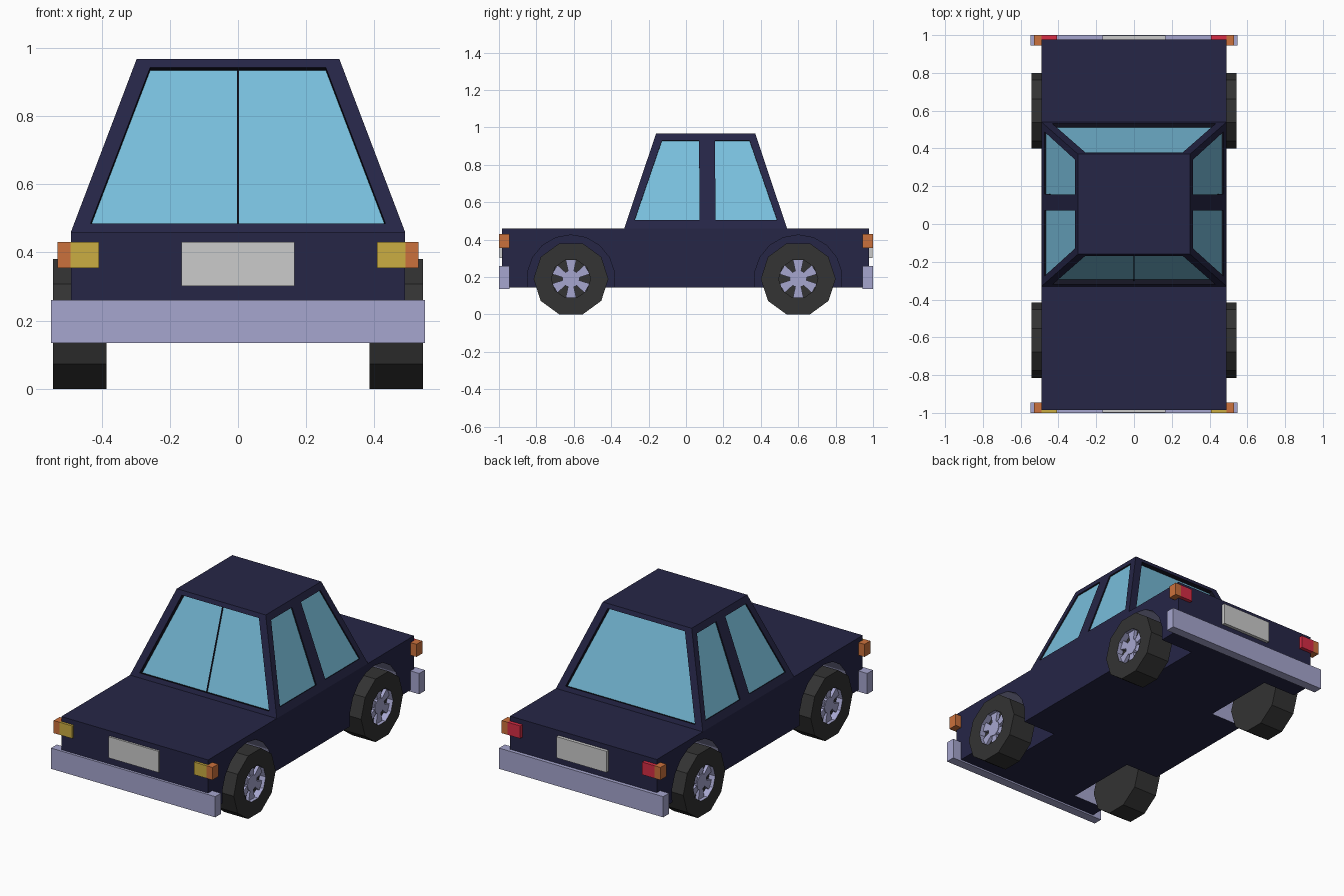
import bpy, bmesh, math
from mathutils import Vector

if "Cube" in bpy.data.objects:
    bpy.data.objects.remove(bpy.data.objects["Cube"])

COLOURS = {
    "navy_paint": (0.019, 0.019, 0.062), "dark_trim": (0.007, 0.007, 0.016),
    "glass": (0.19, 0.52, 0.72), "lavender_metal": (0.38, 0.38, 0.62),
    "tyre_rubber": (0.033, 0.033, 0.033), "plate_grey": (0.60, 0.60, 0.60),
    "yellow_lamp": (0.60, 0.42, 0.055), "orange_lamp": (0.60, 0.165, 0.045),
    "red_lamp": (0.68, 0.026, 0.06),
}
MATS = {}
for mat_name, rgb in COLOURS.items():
    MATS[mat_name] = bpy.data.materials.new(mat_name)
    MATS[mat_name].diffuse_color = (*rgb, 1)


def finish(name, bm, mats, weld=True):
    if weld:
        bmesh.ops.remove_doubles(bm, verts=bm.verts, dist=1e-5)
    bmesh.ops.recalc_face_normals(bm, faces=bm.faces)
    me = bpy.data.meshes.new(name)
    bm.to_mesh(me)
    bm.free()
    for m in mats:
        me.materials.append(MATS[m])
    ob = bpy.data.objects.new(name, me)
    bpy.context.collection.objects.link(ob)
    return ob


def face(bm, pts, mat=0):
    f = bm.faces.new([bm.verts.new(p) for p in pts])
    f.material_index = mat
    return f


def box(name, lo, hi, mat):
    bm = bmesh.new()
    bmesh.ops.create_cube(bm, size=1)
    for v in bm.verts:
        v.co = [(a + b) / 2 + c * (b - a) for a, b, c in zip(lo, hi, v.co)]
    return finish(name, bm, [mat])


def prism(bm, pts_a, pts_b, mat_of=lambda i: 0):
    """Closed solid between two matching outlines."""
    face(bm, pts_a)
    face(bm, pts_b)
    n = len(pts_a)
    for i in range(n):
        j = (i + 1) % n
        face(bm, [pts_a[i], pts_a[j], pts_b[j], pts_b[i]], mat_of(i))


# Main body: central block plus side slabs with wheel arches
Y0, Y1, Z0, Z1, HALF = -0.985, 0.978, 0.145, 0.46, 0.49
WELL_X = 0.27
WHEEL_Y, WHEEL_Z, WHEEL_R = (-0.615, 0.60), 0.19, 0.2
ARCH_R, ARCH_N = 0.235, 10
box("body_core", (-WELL_X, Y0, Z0), (WELL_X, Y1, Z1), "navy_paint")

outline, arch_edges = [(Y0, Z0)], set()
dip = math.asin((WHEEL_Z - Z0) / ARCH_R)
for cy in WHEEL_Y:
    for k in range(ARCH_N + 1):
        a = math.pi + dip - (math.pi + 2 * dip) * k / ARCH_N
        if k < ARCH_N:
            arch_edges.add(len(outline))
        outline.append((cy + ARCH_R * math.cos(a), WHEEL_Z + ARCH_R * math.sin(a)))
outline += [(Y1, Z0), (Y1, Z1), (Y0, Z1)]
for s, side in ((-1, "left"), (1, "right")):
    bm = bmesh.new()
    prism(bm, [(s * WELL_X, y, z) for y, z in outline],
          [(s * HALF, y, z) for y, z in outline],
          lambda i: 1 if i in arch_edges else 0)
    finish("body_side_" + side, bm, ["navy_paint", "lavender_metal"])


# Cabin: each wall is a grid whose odd middle cells are recessed windows
def wall(bm, corners, cols, v0, v1, depth):
    a, b, c, d = map(Vector, corners)      # bottom left/right, top right/left
    normal = (b - a).cross(d - a).normalized()

    def at(col, v):
        t = min(1, max(0, (v - v0) / (v1 - v0)))
        u = col[0] + (col[1] - col[0]) * t
        return a.lerp(b, u).lerp(d.lerp(c, u), v)

    rows = (0, v0, v1, 1)
    for r in range(3):
        for k in range(len(cols) - 1):
            q = [at(cols[k], rows[r]), at(cols[k + 1], rows[r]),
                 at(cols[k + 1], rows[r + 1]), at(cols[k], rows[r + 1])]
            if r == 1 and k % 2:
                inner = [p - normal * depth for p in q]
                face(bm, inner, 2)
                for i in range(4):
                    j = (i + 1) % 4
                    face(bm, [q[i], q[j], inner[j], inner[i]], 1)
            else:
                face(bm, q)


CB = [(-0.49, -0.33, Z1), (0.49, -0.33, Z1), (0.49, 0.54, Z1), (-0.49, 0.54, Z1)]
CT = [(-0.297, -0.16, 0.968), (0.297, -0.16, 0.968),
      (0.297, 0.37, 0.968), (-0.297, 0.37, 0.968)]
END = [(0, 0), (0.05, 0.08), (0.95, 0.92), (1, 1)]
SIDE = [(0, 0), (0.048, 0.079), (0.46, 0.438), (0.563, 0.59), (0.955, 0.923), (1, 1)]
MIRROR = [(1 - p, 1 - q) for p, q in reversed(SIDE)]
bm = bmesh.new()
for i, (cols, v0, v1, depth) in enumerate([
        (END, 0.05, 0.95, 0.028), (SIDE, 0.088, 0.925, 0.008),
        (END, 0.05, 0.95, 0.022), (MIRROR, 0.088, 0.925, 0.008)]):
    j = (i + 1) % 4
    wall(bm, (CB[i], CB[j], CT[j], CT[i]), cols, v0, v1, depth)
face(bm, CT)
face(bm, CB)
finish("cabin", bm, ["navy_paint", "dark_trim", "glass"])

# Thin windscreen divider lying on the recessed glass
bm = bmesh.new()
n = Vector((0, -0.508, 0.17)).normalized()
low, high = (Vector((0, -0.33, Z1)).lerp(Vector((0, -0.16, 0.968)), t) for t in (0.05, 0.95))
ring = [Vector((sx * 0.003, 0, 0)) + n * d
        for sx, d in ((-1, -0.028), (1, -0.028), (1, -0.022), (-1, -0.022))]
prism(bm, [low + r for r in ring], [high + r for r in ring])
finish("windscreen_divider", bm, ["dark_trim"])

# Bumpers, number plates and lamps
for end, s, lamp in (("front", -1, "yellow_lamp"), ("rear", 1, "red_lamp")):
    ya, yb = sorted((s * 0.945, s * 1.0))
    box(end + "_bumper", (-0.548, ya, 0.135), (0.548, yb, 0.26), "lavender_metal")
    pa, pb = sorted((s * 0.96, s * 0.997))
    box(end + "_number_plate", (-0.166, pa, 0.302), (0.166, pb, 0.43), "plate_grey")
    for t, side in ((-1, "left"), (1, "right")):
        xa, xb = sorted((t * 0.407, t * 0.491))
        box(f"{end}_lamp_{side}", (xa, ya, 0.355), (xb, yb, 0.431), lamp)
        xa, xb = sorted((t * 0.491, t * 0.53))
        box(f"{end}_indicator_{side}", (xa, ya, 0.355), (xb, yb, 0.431), "orange_lamp")


# Wheels: ten-sided tyre with a recessed rim and six tapered spokes
def circle(x, cy, r, n=10):
    return [(x, cy + r * math.cos(2 * math.pi * k / n),
             WHEEL_Z + r * math.sin(2 * math.pi * k / n)) for k in range(n)]


def wheel(name, s, cy):
    x_in, x_out, x_rim = s * 0.385, s * 0.542, s * 0.502
    rings = [circle(x_in, cy, WHEEL_R), circle(x_out, cy, WHEEL_R),
             circle(x_out, cy, 0.105), circle(x_rim, cy, 0.105)]
    bm = bmesh.new()
    for r, mat in ((0, 0), (1, 0), (2, 1)):
        for k in range(10):
            j = (k + 1) % 10
            face(bm, [rings[r][k], rings[r][j], rings[r + 1][j], rings[r + 1][k]], mat)
    face(bm, rings[0])
    face(bm, rings[3])
    finish(name + "_tyre", bm, ["tyre_rubber", "lavender_metal"])

    bm = bmesh.new()
    xa, xb = x_rim - s * 0.005, s * 0.522
    prism(bm, circle(xa, cy, 0.046, 12), circle(xb + s * 0.004, cy, 0.046, 12))
    for k in range(6):
        a = math.pi / 6 + k * math.pi / 3
        c, d = math.cos(a), math.sin(a)
        flat = [(cy + r * c - w * d, WHEEL_Z + r * d + w * c)
                for r, w in ((0.035, -0.014), (0.1, -0.028), (0.1, 0.028), (0.035, 0.014))]
        prism(bm, [(xa, y, z) for y, z in flat], [(xb, y, z) for y, z in flat])
    finish(name + "_spokes", bm, ["lavender_metal"])


for cy, end in zip(WHEEL_Y, ("front", "rear")):
    for s, side in ((-1, "left"), (1, "right")):
        wheel(f"{end}_wheel_{side}", s, cy)

for m in bpy.data.materials:
    if m.users and not m.is_grease_pencil:
        m.use_nodes = True
        m.node_tree.nodes["Principled BSDF"].inputs["Base Color"].default_value = m.diffuse_color
